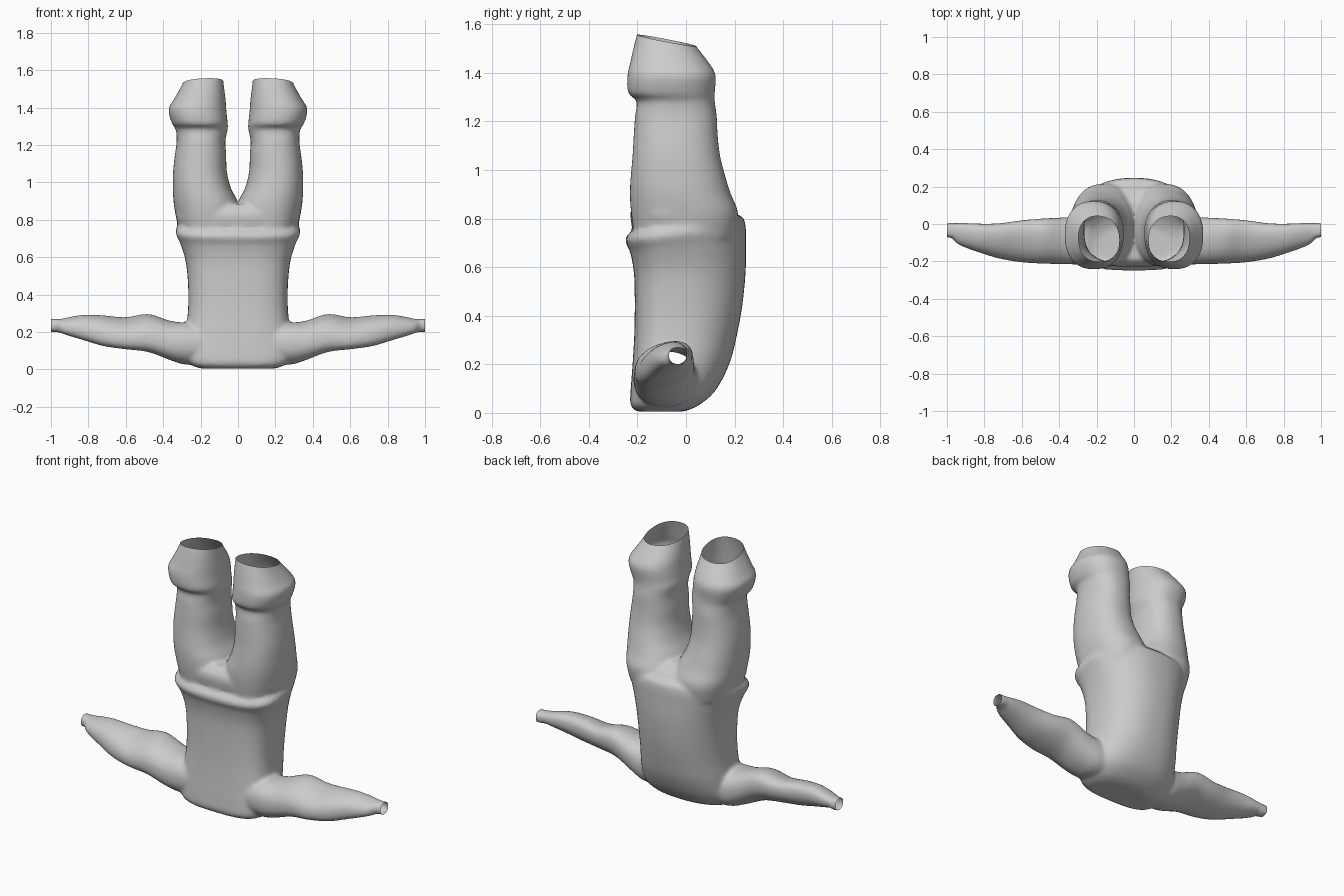
import bpy, bmesh, math
from mathutils import Vector


def catmull(p0, p1, p2, p3, t):
    return [0.5 * (2 * b + (c - a) * t + (2 * a - 5 * b + 4 * c - d) * t * t
                   + (3 * b - a - 3 * c + d) * t ** 3)
            for a, b, c, d in zip(p0, p1, p2, p3)]


def superellipse(v, n):
    return math.copysign(abs(v) ** (2 / n), v)


def loft(bm, rings, place, n_low=2.3, n_high=2.3, bias=0.5, sides=48, steps=4):
    """Rings: (along, a_min, a_max, b_min, b_max, tilt); place maps (along, a, b) to xyz."""
    rows = []
    for i in range(len(rings) - 1):
        quad = [rings[min(max(i + k, 0), len(rings) - 1)] for k in (-1, 0, 1, 2)]
        rows += [catmull(*quad, s / steps) for s in range(steps)]
    rows.append(rings[-1])
    loops = []
    for s, a0, a1, b0, b1, tilt in rows:
        cb = b0 + (b1 - b0) * bias
        loop = []
        for k in range(sides):
            t = 2 * math.pi * k / sides
            n = n_high if math.sin(t) > 0 else n_low
            a = (a0 + a1) / 2 + (a1 - a0) / 2 * superellipse(math.cos(t), n)
            sb = superellipse(math.sin(t), n)
            b = cb + sb * ((b1 - cb) if sb > 0 else (cb - b0))
            loop.append(bm.verts.new(place(s, a, b, tilt)))
        loops.append(loop)
    for lo, hi in zip(loops, loops[1:]):
        for k in range(sides):
            j = (k + 1) % sides
            bm.faces.new((lo[k], lo[j], hi[j], hi[k]))
    bm.faces.new(loops[0][::-1])
    bm.faces.new(loops[-1])


def upright(s, a, b, tilt):
    return (a, b, s + tilt * b)


def sideways(s, a, b, tilt):
    return (s, a, b + tilt * (a + 0.09))


bm = bmesh.new()

# Jacket torso, shoulders at the bottom, hem flared at the top
loft(bm, [
    (0.005, -0.20, 0.20, -0.20, -0.01, 0),
    (0.03, -0.26, 0.26, -0.228, 0.05, 0),
    (0.09, -0.29, 0.29, -0.228, 0.12, 0),
    (0.20, -0.28, 0.28, -0.220, 0.178, 0),
    (0.32, -0.267, 0.267, -0.213, 0.21, 0),
    (0.45, -0.267, 0.267, -0.211, 0.233, 0),
    (0.58, -0.28, 0.28, -0.214, 0.246, 0.03),
    (0.68, -0.31, 0.31, -0.230, 0.247, 0.08),
    (0.735, -0.333, 0.333, -0.250, 0.246, 0.12),
    (0.77, -0.325, 0.325, -0.240, 0.235, 0.15),
    (0.785, -0.30, 0.30, -0.21, 0.20, 0.16)],
    upright, n_low=3.0, n_high=2.3, bias=0.42)

# Hips
loft(bm, [
    (0.68, -0.29, 0.29, -0.20, 0.20, 0),
    (0.78, -0.322, 0.322, -0.225, 0.215, 0),
    (0.84, -0.33, 0.33, -0.226, 0.19, 0),
    (0.885, -0.28, 0.28, -0.19, 0.12, 0)],
    upright, n_low=2.8, n_high=2.3, bias=0.45)

# Trouser leg with a flared boot cuff
loft(bm, [
    (0.72, 0.00, 0.31, -0.21, 0.20, 0),
    (0.82, -0.01, 0.333, -0.226, 0.215, 0),
    (0.90, 0.003, 0.345, -0.231, 0.185, 0),
    (0.97, 0.038, 0.348, -0.228, 0.163, 0),
    (1.06, 0.060, 0.347, -0.220, 0.140, 0),
    (1.15, 0.063, 0.337, -0.215, 0.130, 0),
    (1.22, 0.068, 0.328, -0.210, 0.127, 0),
    (1.285, 0.055, 0.333, -0.203, 0.118, 0),
    (1.315, 0.055, 0.353, -0.238, 0.118, 0),
    (1.39, 0.063, 0.372, -0.241, 0.122, 0),
    (1.44, 0.066, 0.345, -0.230, 0.095, 0),
    (1.52, 0.076, 0.300, -0.212, 0.035, 0),
    (1.60, 0.085, 0.27, -0.19, -0.01, 0)],
    upright)

# Sleeve ending in a small wrist
loft(bm, [
    (0.10, -0.20, 0.05, 0.03, 0.24, 0),
    (0.27, -0.215, 0.045, 0.025, 0.250, 0),
    (0.36, -0.215, 0.036, 0.050, 0.258, 0.1),
    (0.48, -0.212, 0.030, 0.100, 0.290, 0.25),
    (0.60, -0.205, 0.020, 0.118, 0.270, 0.3),
    (0.72, -0.185, 0.004, 0.132, 0.282, 0.3),
    (0.82, -0.155, 0.002, 0.155, 0.285, 0.25),
    (0.90, -0.127, 0.006, 0.175, 0.272, 0.2),
    (0.95, -0.103, 0.006, 0.190, 0.262, 0.15),
    (0.975, -0.075, 0.006, 0.198, 0.270, 0),
    (1.03, -0.070, 0.004, 0.202, 0.272, 0)],
    sideways)

bmesh.ops.recalc_face_normals(bm, faces=bm.faces)
mesh = bpy.data.meshes.new("clothing_parts")
bm.to_mesh(mesh)
bm.free()
parts = bpy.data.objects.new("clothing_parts", mesh)
bpy.context.collection.objects.link(parts)

# Fuse the parts into one skin and soften the joins
remesh = parts.modifiers.new("fuse", 'REMESH')
remesh.mode = 'VOXEL'
remesh.voxel_size = 0.011
soften = parts.modifiers.new("soften", 'SMOOTH')
soften.factor = 0.5
soften.iterations = 7
graph = bpy.context.evaluated_depsgraph_get()
skin = bpy.data.meshes.new_from_object(parts.evaluated_get(graph))
skin.name = "clothed_body"
bpy.data.objects.remove(parts)

# Trim to the +x half and open the cuff and wrist
bm = bmesh.new()
bm.from_mesh(skin)
for point, normal in [((0, 0, 0), (-1, 0, 0)),
                      ((1.0, 0, 0), (1, 0, 0)),
                      ((0.2, -0.2, 1.555), (0.05, 0.19, 1.0))]:
    bmesh.ops.bisect_plane(bm, geom=bm.verts[:] + bm.edges[:] + bm.faces[:],
                           plane_co=Vector(point), plane_no=Vector(normal).normalized(),
                           clear_outer=True)
bm.to_mesh(skin)
bm.free()

# Mirrored finished body
body = bpy.data.objects.new("clothed_body", skin)
bpy.context.collection.objects.link(body)
mirror = body.modifiers.new("mirror", 'MIRROR')
mirror.merge_threshold = 0.001
for poly in skin.polygons:
    poly.use_smooth = True
